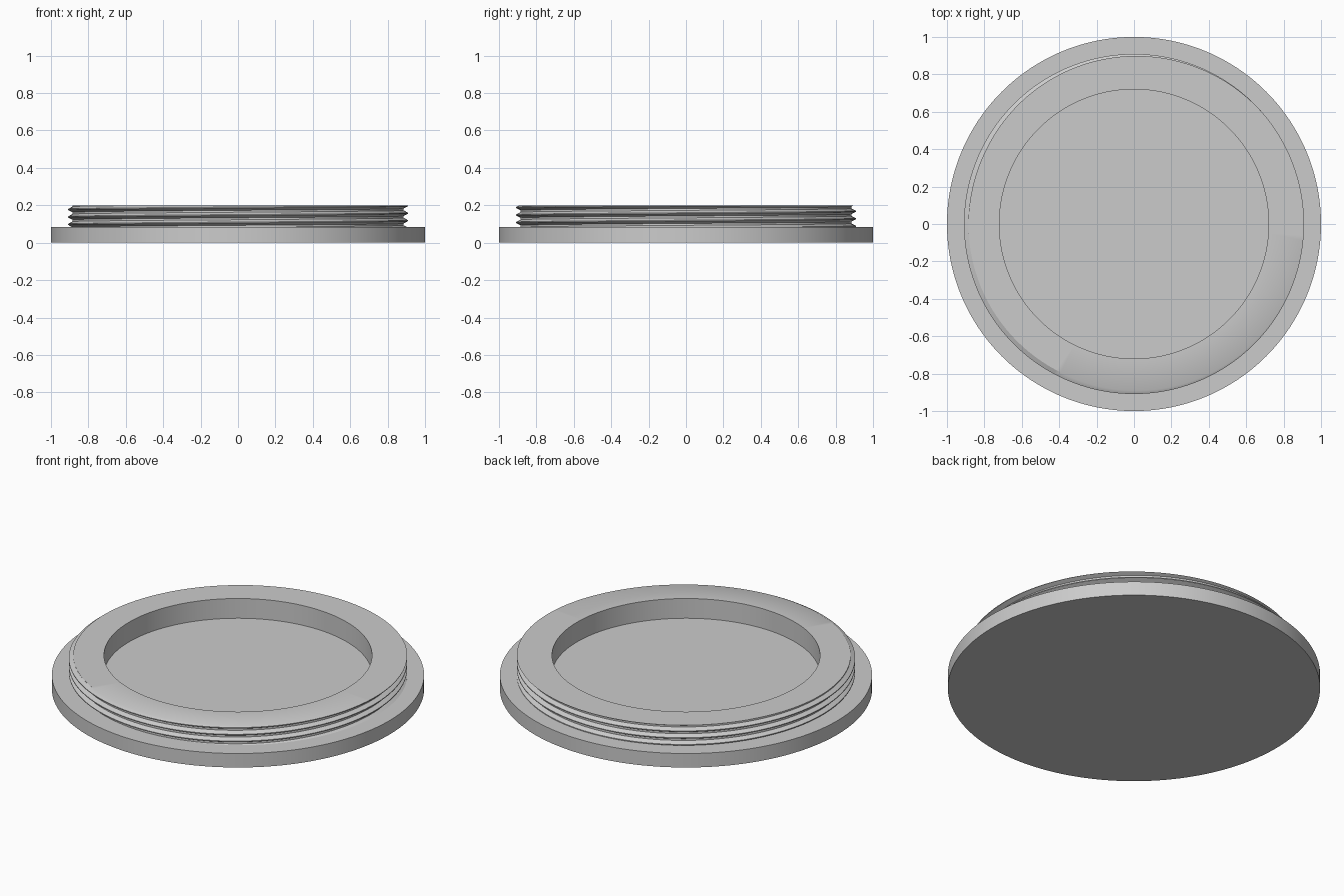
import bpy, bmesh, math

cube = bpy.data.objects.get("Cube")
if cube:
    bpy.data.objects.remove(cube, do_unlink=True)

SEGMENTS = 192
FLANGE_TOP, TOP = 0.083, 0.2
RECESS_R = 0.72
CREST_R, ROOT_R = 0.909, 0.885
PITCH, CREST_Z = 0.04, 0.198

grey = bpy.data.materials.new("plain grey")
grey.use_nodes = True
grey.diffuse_color = (0.6, 0.6, 0.6, 1)
grey.node_tree.nodes["Principled BSDF"].inputs["Base Color"].default_value = grey.diffuse_color


def add_object(name, bm):
    mesh = bpy.data.meshes.new(name)
    bm.to_mesh(mesh)
    bm.free()
    obj = bpy.data.objects.new(name, mesh)
    bpy.context.collection.objects.link(obj)
    mesh.materials.append(grey)
    bpy.ops.object.select_all(action='DESELECT')
    obj.select_set(True)
    bpy.context.view_layer.objects.active = obj
    bpy.ops.object.shade_smooth_by_angle(angle=math.radians(30))
    return obj


def thread_radius(z, turn):
    """Radius of the helical thread: flat crest, straight flanks, flat root."""
    phase = (z - CREST_Z) / PITCH - turn
    d = abs(phase - round(phase))
    t = min(max((d - 1 / 16) / (5 / 16), 0), 1)
    return CREST_R + (ROOT_R - CREST_R) * t


def ring_section(turn):
    """Radial section of the threaded ring at a given fraction of a turn."""
    section = []
    for k in range(-6, 3):
        for offset in (-3 / 8, -1 / 16, 1 / 16, 3 / 8):
            z = CREST_Z + PITCH * (k + turn + offset)
            z = min(max(z, FLANGE_TOP), TOP)
            section.append((thread_radius(z, turn), z))
    return section + [(RECESS_R, TOP), (RECESS_R, FLANGE_TOP)]


# Flange: solid disc whose upper face is also the recess floor
bm = bmesh.new()
bmesh.ops.create_cone(bm, cap_ends=True, segments=SEGMENTS, radius1=1, radius2=1, depth=FLANGE_TOP)
bmesh.ops.translate(bm, verts=bm.verts, vec=(0, 0, FLANGE_TOP / 2))
add_object("flange", bm)

# Threaded ring: right-hand screw thread outside, plain wall inside
bm = bmesh.new()
columns = []
for i in range(SEGMENTS + 1):
    a = math.tau * i / SEGMENTS
    columns.append([bm.verts.new((r * math.cos(a), r * math.sin(a), z))
                    for r, z in ring_section(i / SEGMENTS)])
for c0, c1 in zip(columns, columns[1:]):
    for k in range(len(c0) - 1):
        bm.faces.new((c0[k], c1[k], c1[k + 1], c0[k + 1]))
bmesh.ops.remove_doubles(bm, verts=bm.verts, dist=1e-5)
add_object("threaded_ring", bm)
